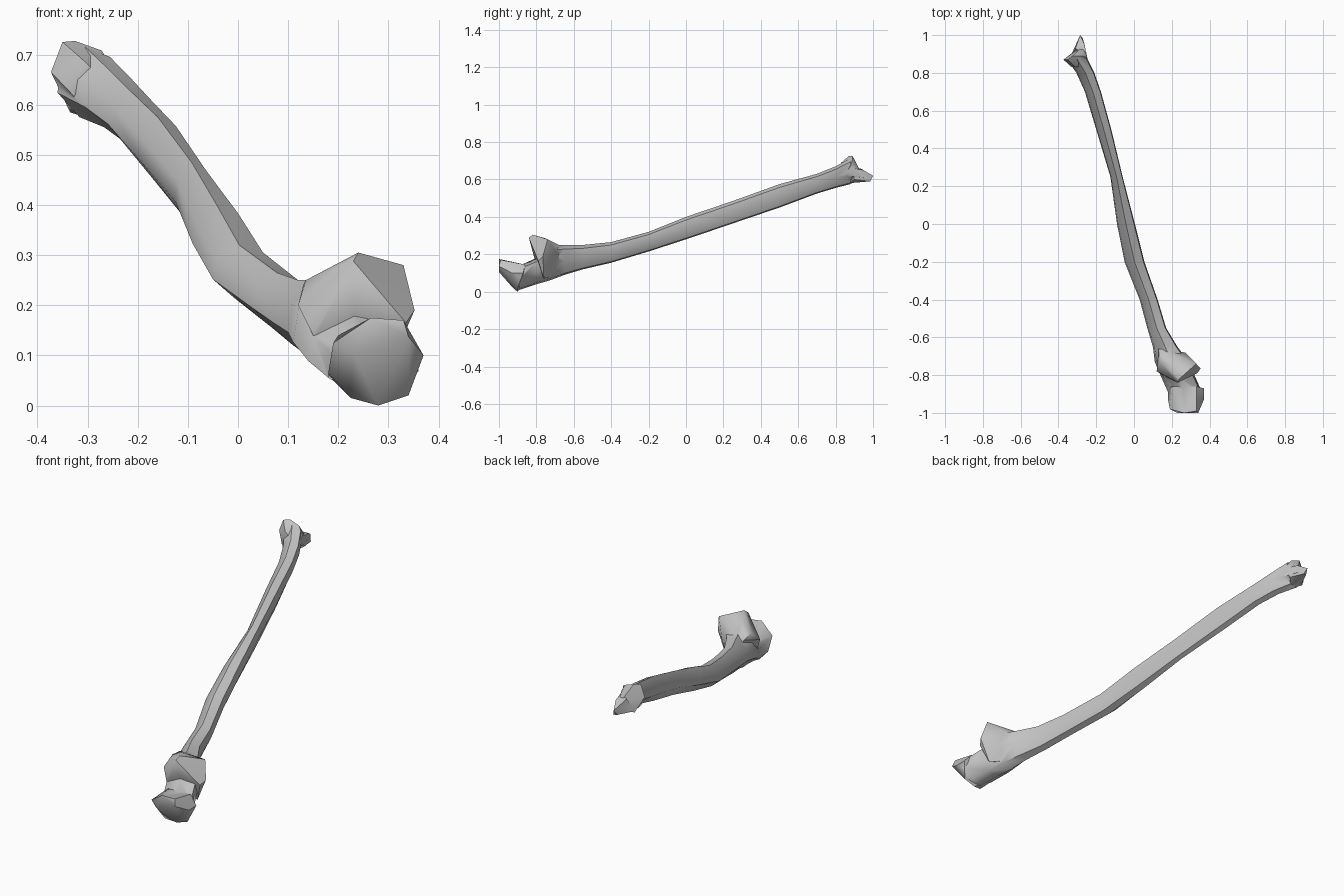
import bpy
import bmesh
from math import radians

old = bpy.data.objects.get("Cube")
if old:
    bpy.data.objects.remove(old, do_unlink=True)

bone_mat = bpy.data.materials.new("bone_grey")
bone_mat.use_nodes = True
GREY = (0.55, 0.55, 0.55, 1)
bone_mat.diffuse_color = GREY
bone_mat.node_tree.nodes["Principled BSDF"].inputs["Base Color"].default_value = GREY


def make_object(name, bm):
    bmesh.ops.recalc_face_normals(bm, faces=bm.faces[:])
    mesh = bpy.data.meshes.new(name)
    bm.to_mesh(mesh)
    bm.free()
    mesh.materials.append(bone_mat)
    obj = bpy.data.objects.new(name, mesh)
    bpy.context.collection.objects.link(obj)
    return obj


def loft(name, profile, stations):
    """Sweep a unit profile through boxes given as y, x range, z range."""
    bm = bmesh.new()
    rings = []
    for y, x0, x1, z0, z1 in stations:
        rings.append([bm.verts.new((x0 + u * (x1 - x0), y, z0 + v * (z1 - z0)))
                      for u, v in profile])
    n = len(profile)
    for a, b in zip(rings, rings[1:]):
        for i in range(n):
            j = (i + 1) % n
            bm.faces.new((a[i], a[j], b[j], b[i]))
    bm.faces.new(rings[0])
    bm.faces.new(rings[-1])
    return make_object(name, bm)


def faceted_lump(name, points):
    """Convex knob through a few corner points."""
    bm = bmesh.new()
    verts = [bm.verts.new(p) for p in points]
    hull = bmesh.ops.convex_hull(bm, input=verts)
    spare = set(hull["geom_interior"]) | set(hull["geom_unused"])
    spare = [g for g in spare if isinstance(g, bmesh.types.BMVert)]
    bmesh.ops.delete(bm, geom=spare, context="VERTS")
    return make_object(name, bm)


# Long shaft with a ridge on its upper left, running under the notch
PROFILE = [(0.06, 0.7), (0.5, 1), (0.95, 0.86), (1, 0.45),
           (0.76, 0.05), (0.4, 0), (0, 0.35)]
bone = loft("long_bone", PROFILE, [
    (-0.89, 0.18, 0.36, 0.01, 0.14),
    (-0.80, 0.14, 0.32, 0.04, 0.18),
    (-0.73, 0.11, 0.29, 0.06, 0.25),
    (-0.65, 0.10, 0.23, 0.09, 0.25),
    (-0.55, 0.07, 0.17, 0.12, 0.25),
    (-0.4, 0.03, 0.125, 0.155, 0.265),
    (-0.2, -0.05, 0.055, 0.215, 0.32),
    (0, -0.09, 0.005, 0.28, 0.4),
    (0.25, -0.125, -0.06, 0.365, 0.485),
    (0.5, -0.2, -0.12, 0.45, 0.575),
    (0.7, -0.26, -0.175, 0.525, 0.63),
    (0.8, -0.305, -0.21, 0.555, 0.67),
    (0.88, -0.36, -0.25, 0.575, 0.715),
])

# Hooked elbow end below the notch
elbow_knob = faceted_lump("elbow_knob", [
    (0.265, -1, 0.175), (0.33, -0.99, 0.17), (0.34, -1, 0.137),
    (0.23, -1, 0.105), (0.19, -0.98, 0.125), (0.18, -0.93, 0.065),
    (0.225, -0.92, 0.015), (0.28, -0.9, 0), (0.34, -0.9, 0.02),
    (0.37, -0.93, 0.1), (0.37, -0.87, 0.1), (0.18, -0.86, 0.06),
    (0.2, -0.86, 0.14), (0.33, -0.86, 0.145)])

# Raised beak above the notch
notch_beak = faceted_lump("notch_beak", [
    (0.23, -0.84, 0.288), (0.24, -0.82, 0.305), (0.33, -0.74, 0.28),
    (0.352, -0.765, 0.19), (0.335, -0.79, 0.165), (0.205, -0.75, 0.285),
    (0.135, -0.73, 0.25), (0.12, -0.78, 0.2), (0.15, -0.8, 0.14),
    (0.27, -0.68, 0.2), (0.13, -0.66, 0.24), (0.3, -0.76, 0.07),
    (0.2, -0.69, 0.09)])

# Wrist end with a rounded head and a pointed tip
wrist_head = faceted_lump("wrist_head", [
    (-0.373, 0.87, 0.665), (-0.35, 0.87, 0.725), (-0.325, 0.89, 0.727),
    (-0.272, 0.89, 0.708), (-0.247, 0.88, 0.67), (-0.335, 0.9, 0.585),
    (-0.3, 0.87, 0.573), (-0.24, 0.84, 0.62), (-0.33, 0.83, 0.62),
    (-0.31, 0.83, 0.69), (-0.262, 0.95, 0.61)])
wrist_tip = faceted_lump("wrist_tip", [
    (-0.285, 1, 0.62), (-0.272, 0.985, 0.59), (-0.292, 0.98, 0.592),
    (-0.262, 0.95, 0.65), (-0.31, 0.93, 0.66), (-0.335, 0.89, 0.59),
    (-0.25, 0.89, 0.66), (-0.29, 0.87, 0.58), (-0.252, 0.9, 0.6)])

# Fuse the ends into the shaft
bpy.ops.object.select_all(action="DESELECT")
bone.select_set(True)
bpy.context.view_layer.objects.active = bone
for part in (elbow_knob, notch_beak, wrist_head, wrist_tip):
    mod = bone.modifiers.new("fuse", "BOOLEAN")
    mod.operation = "UNION"
    mod.solver = "EXACT"
    mod.object = part
    bpy.ops.object.modifier_apply(modifier=mod.name)
    bpy.data.objects.remove(part, do_unlink=True)

bpy.ops.object.shade_smooth_by_angle(angle=radians(45))
